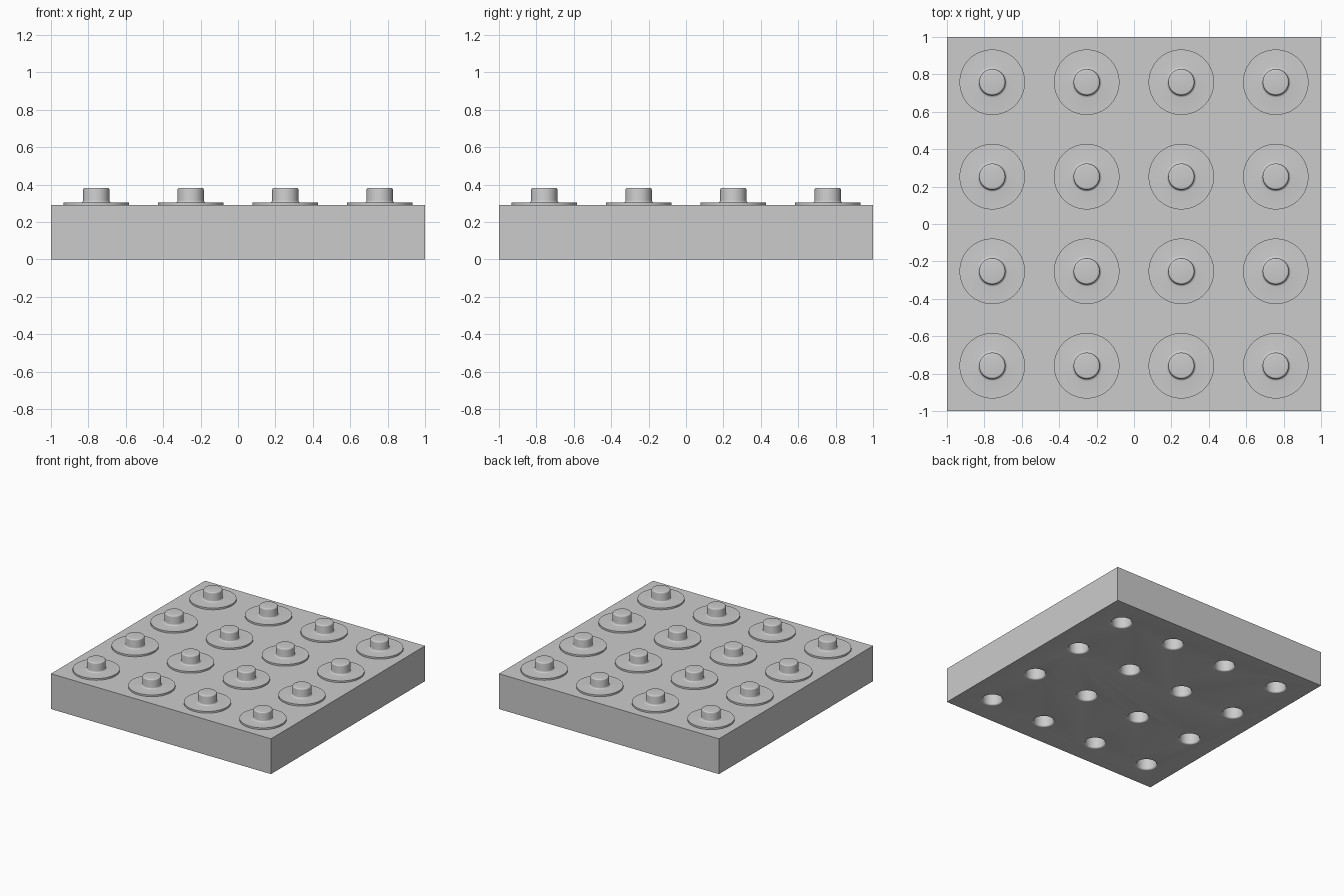
import bpy, bmesh, math
from mathutils import Matrix

cube = bpy.data.objects.get("Cube")
if cube:
    bpy.data.objects.remove(cube, do_unlink=True)

SLAB_H = 0.29
CENTRES = [-0.758, -0.253, 0.253, 0.758]
SEGMENTS = 64

grey = bpy.data.materials.new("light_grey")
grey.use_nodes = True
colour = (0.6, 0.6, 0.6, 1)
grey.diffuse_color = colour
grey.node_tree.nodes["Principled BSDF"].inputs["Base Color"].default_value = colour


def new_object(name, bm):
    bmesh.ops.recalc_face_normals(bm, faces=bm.faces)
    mesh = bpy.data.meshes.new(name)
    bm.to_mesh(mesh)
    bm.free()
    mesh.materials.append(grey)
    obj = bpy.data.objects.new(name, mesh)
    bpy.context.collection.objects.link(obj)
    return obj


def lathe(bm, profile, cx, cy):
    """Closed solid of revolution from (radius, z) points, bottom to top."""
    rings = []
    for r, z in profile:
        ring = bmesh.ops.create_circle(bm, segments=SEGMENTS, radius=r,
                                       matrix=Matrix.Translation((cx, cy, z)))
        rings.append(ring["verts"])
    for low, high in zip(rings, rings[1:]):
        for i in range(SEGMENTS):
            j = (i + 1) % SEGMENTS
            bm.faces.new((low[i], low[j], high[j], high[i]))
    bm.faces.new(rings[0])
    bm.faces.new(rings[-1])


def arc(cx, cz, radius, start, end, steps=5):
    angles = [math.radians(start + (end - start) * k / steps) for k in range(steps + 1)]
    return [(cx + radius * math.cos(a), cz + radius * math.sin(a)) for a in angles]


def smooth(obj):
    bpy.ops.object.select_all(action="DESELECT")
    obj.select_set(True)
    bpy.context.view_layer.objects.active = obj
    bpy.ops.object.shade_smooth_by_angle(angle=math.radians(35))


# Square slab
bm = bmesh.new()
bmesh.ops.create_cube(bm, size=1, matrix=Matrix.Translation((0, 0, SLAB_H / 2))
                      @ Matrix.Diagonal((2, 2, SLAB_H, 1)))
slab = new_object("slab", bm)

# Round sockets in the underside, with a flared mouth
socket = [(0.088, -0.02), (0.088, 0)] + arc(0.088, 0.013, 0.013, 270, 180) + [(0.075, 0.11)]
bm = bmesh.new()
for x in CENTRES:
    for y in CENTRES:
        lathe(bm, socket, x, y)
cutter = new_object("socket_cutter", bm)
cutter.hide_render = True

cut = slab.modifiers.new("sockets", "BOOLEAN")
cut.operation = "DIFFERENCE"
cut.solver = "EXACT"
cut.object = cutter
bpy.context.view_layer.objects.active = slab
bpy.ops.object.modifier_apply(modifier=cut.name)
bpy.data.objects.remove(cutter, do_unlink=True)
smooth(slab)

# Flanged studs: thin disc, filleted neck, rounded rim
stud = ([(0.175, SLAB_H - 0.005), (0.175, 0.304)]
        + arc(0.082, 0.316, 0.012, 270, 180)
        + arc(0.06, 0.373, 0.01, 0, 90))
for row, y in enumerate(CENTRES, 1):
    for col, x in enumerate(CENTRES, 1):
        bm = bmesh.new()
        lathe(bm, stud, x, y)
        smooth(new_object(f"stud_{row}_{col}", bm))
